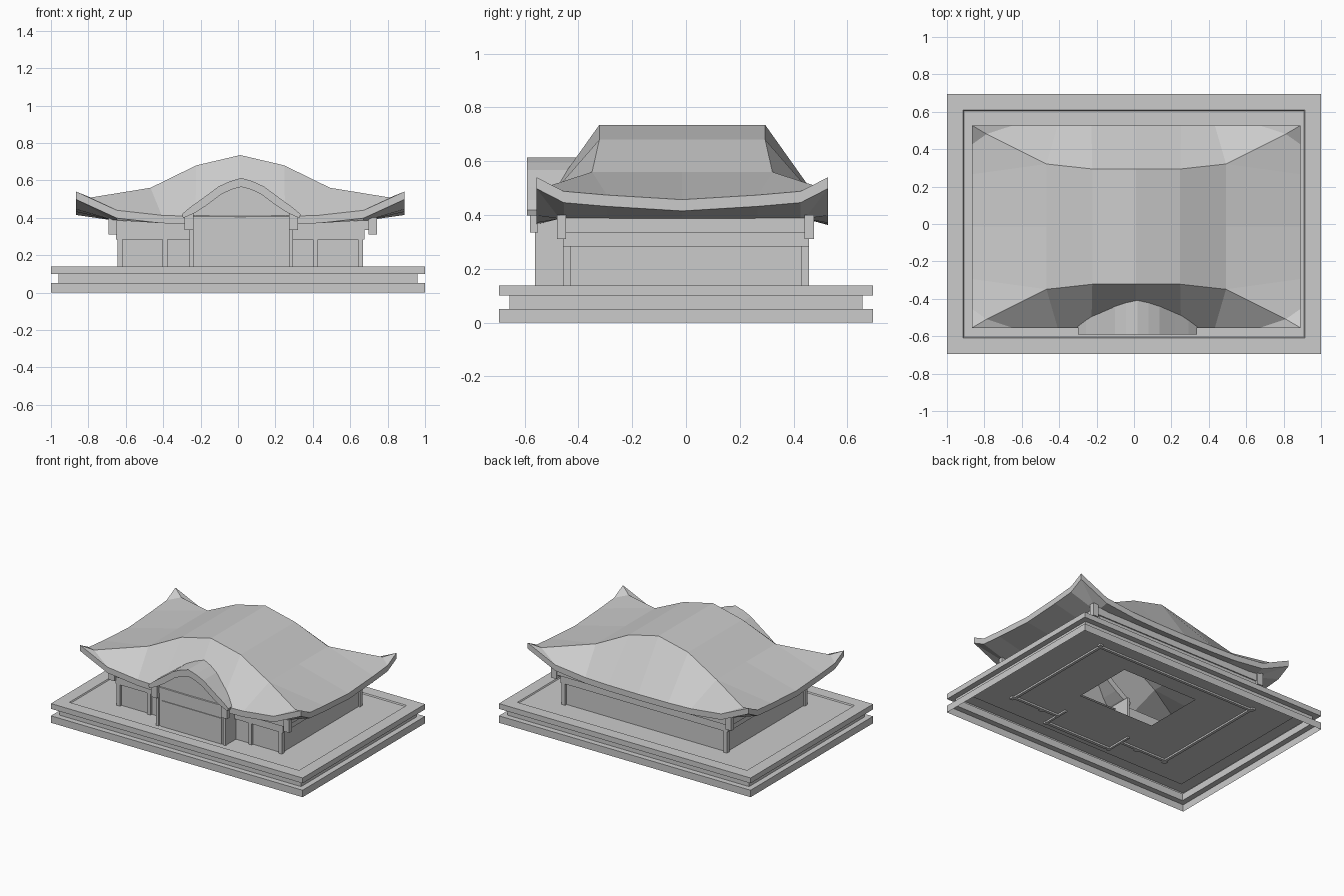
import bpy, bmesh
from mathutils import Vector

old = bpy.data.objects.get("Cube")
if old:
    bpy.data.objects.remove(old, do_unlink=True)

stone = bpy.data.materials.new("plain grey")
stone.use_nodes = True
GREY = (0.6, 0.6, 0.6, 1)
stone.diffuse_color = GREY
stone.node_tree.nodes["Principled BSDF"].inputs["Base Color"].default_value = GREY
CX = 0.012  # the building sits slightly off the platform centre
BASE = 0.118  # walls reach just through the floor


def finish(name, bm):
    mesh = bpy.data.meshes.new(name)
    bm.to_mesh(mesh)
    bm.free()
    mesh.materials.append(stone)
    obj = bpy.data.objects.new(name, mesh)
    bpy.context.collection.objects.link(obj)
    return obj


def box(name, x, y, z):
    """Box from (min, max) ranges."""
    bm = bmesh.new()
    bmesh.ops.create_cube(bm, size=1)
    for v in bm.verts:
        v.co = [r[0] if c < 0 else r[1] for c, r in zip(v.co, (x, y, z))]
    return finish(name, bm)


def prism(name, outline, y0, y1):
    """Extrude an x-z outline along y."""
    bm = bmesh.new()
    face = bm.faces.new([bm.verts.new((x, y0, z)) for x, z in outline])
    ext = bmesh.ops.extrude_face_region(bm, geom=[face])
    for v in ext["geom"]:
        if isinstance(v, bmesh.types.BMVert):
            v.co.y = y1
    bmesh.ops.recalc_face_normals(bm, faces=bm.faces)
    return finish(name, bm)


# Hollow stepped platform: rectangular rings from the ground up to the
# sunken floor, ending at the opening in the floor
rings = [(1, 0.695, 0), (1, 0.695, 0.05), (0.96, 0.655, 0.05), (0.96, 0.655, 0.1),
         (1, 0.695, 0.1), (1, 0.695, 0.138), (0.913, 0.61, 0.138), (0.908, 0.605, 0.13),
         (0.3, 0.22, 0.13)]
bm = bmesh.new()
loops = [[bm.verts.new((sx * hx, sy * hy, z)) for sx, sy in ((-1, -1), (1, -1), (1, 1), (-1, 1))]
         for hx, hy, z in rings]
for v in loops[-1]:
    v.co += Vector((0.03, 0.075, 0))
for lo, hi in zip(loops, loops[1:]):
    for i in range(4):
        j = (i + 1) % 4
        bm.faces.new((lo[i], lo[j], hi[j], hi[i]))
finish("platform", bm)

# Hall walls with a beam band and wall plate; the front is open at the porch
PX, PORCH = 0.0175, 0.266
for part, (hx, hy), z in (("wall", (0.645, 0.44), (BASE, 0.4)),
                          ("beam", (0.665, 0.457), (0.283, 0.335)),
                          ("wall_plate", (0.69, 0.465), (0.335, 0.39))):
    for s, side in ((-1, "right"), (1, "left")):
        xs = sorted((s * hx + CX, s * (hx - 0.02) + CX))
        box(side + "_" + part, xs, (-hy, hy), z)
        xs = sorted((s * hx + CX, s * PORCH + PX))
        box(side + "_front_" + part, xs, (-hy, 0.02 - hy), z)
    box("back_" + part, (CX - hx, CX + hx), (hy - 0.02, hy), z)

# Corner posts, eave brackets and front window posts
for sx in (-1, 1):
    for sy in (-1, 1):
        px, py = CX + sx * 0.643, sy * 0.443
        box("corner_post", (px - 0.014, px + 0.014), (py - 0.014, py + 0.014), (BASE, 0.3))
        bx, by = 0.025 + sx * 0.695, sy * 0.46 - 0.002
        box("eave_bracket", (bx - 0.022, bx + 0.022), (by - 0.017, by + 0.017), (0.31, 0.4))
    px = CX + sx * 0.402
    box("window_post", (px - 0.013, px + 0.013), (-0.455, -0.43), (BASE, 0.3))

# Main roof: one quarter of crown, slopes, fascia and soffit, then mirrored
crown = [(0, 0.308, 0.735), (0.235, 0.308, 0.68), (0.48, 0.335, 0.56),
         (0.8, 0.495, 0.508), (0.878, 0.541, 0.54)]
front_eave = [(0, 0.541, 0.405), (0.24, 0.541, 0.407), (0.42, 0.541, 0.413),
              (0.66, 0.541, 0.44), crown[-1]]
side_eave = [(0.878, 0, 0.457), (0.878, 0.28, 0.474), (0.878, 0.44, 0.488), crown[-1]]
side_top = [(0.48, 0, 0.56)] + crown[2:]

bm = bmesh.new()


def patch(points, facing):
    unique = list(dict.fromkeys(tuple(p) for p in points))
    face = bm.faces.new([bm.verts.new(p) for p in unique])
    face.normal_update()
    if face.normal.dot(Vector(facing)) < 0:
        face.normal_flip()


def strip(a, b, facing):
    for i in range(len(a) - 1):
        patch((a[i], a[i + 1], b[i + 1], b[i]), facing)


def lower(p):
    return (p[0], p[1], p[2] - 0.042)


def tuck(p):
    return (min(p[0], 0.68), min(p[1], 0.455), 0.386)


strip(crown[:3], [(x, 0, z) for x, y, z in crown[:3]], (0, 0, 1))
strip(crown, front_eave, (0, 1, 1))
strip(side_top, side_eave, (1, 0, 1))
for eave, out in ((front_eave, (0, 1, 0)), (side_eave, (1, 0, 0))):
    rim = [lower(p) for p in eave]
    strip(eave, rim, out)
    strip(rim, [tuck(p) for p in rim], (0, 0, -1))
bmesh.ops.remove_doubles(bm, verts=bm.verts, dist=0.0005)
roof = finish("main_roof", bm)
roof.location = (CX, -0.014, 0)
mirror = roof.modifiers.new("mirror", 'MIRROR')
mirror.use_axis = (True, True, False)


# Porch with an arched gable
def both_sides(half):
    """Mirror a half outline that starts on the centre line."""
    return [(PX - x, z) for x, z in reversed(half[1:])] + [(PX + x, z) for x, z in half]


arch = [(0, 0.613), (0.06, 0.595), (0.12, 0.568), (0.205, 0.505), (0.275, 0.455), (0.318, 0.418)]
under = [(0, 0.565), (0.055, 0.55), (0.11, 0.523), (0.19, 0.463), (0.25, 0.425), (0.31, 0.398)]
gable = [(0, 0.58), (0.06, 0.565), (0.11, 0.538), (0.19, 0.478), (0.258, 0.43), (0.258, BASE)]
prism("porch_front", both_sides(gable), -0.552, -0.535)
prism("porch_roof", both_sides(arch) + both_sides(under)[::-1], -0.59, -0.39)
box("porch_door_panel", (PX - 0.24, PX + 0.24), (-0.557, -0.55), (BASE, 0.315))
for s in (-1, 1):
    px = PX + s * PORCH
    box("porch_side_wall", (px - 0.008, px + 0.008), (-0.55, -0.35), (BASE, 0.42))
    box("porch_pillar", (px - 0.011, px + 0.011), (-0.562, -0.54), (BASE, 0.43))
    bx = PX + s * 0.279
    box("porch_bracket", (bx - 0.024, bx + 0.024), (-0.58, -0.55), (0.335, 0.425))
